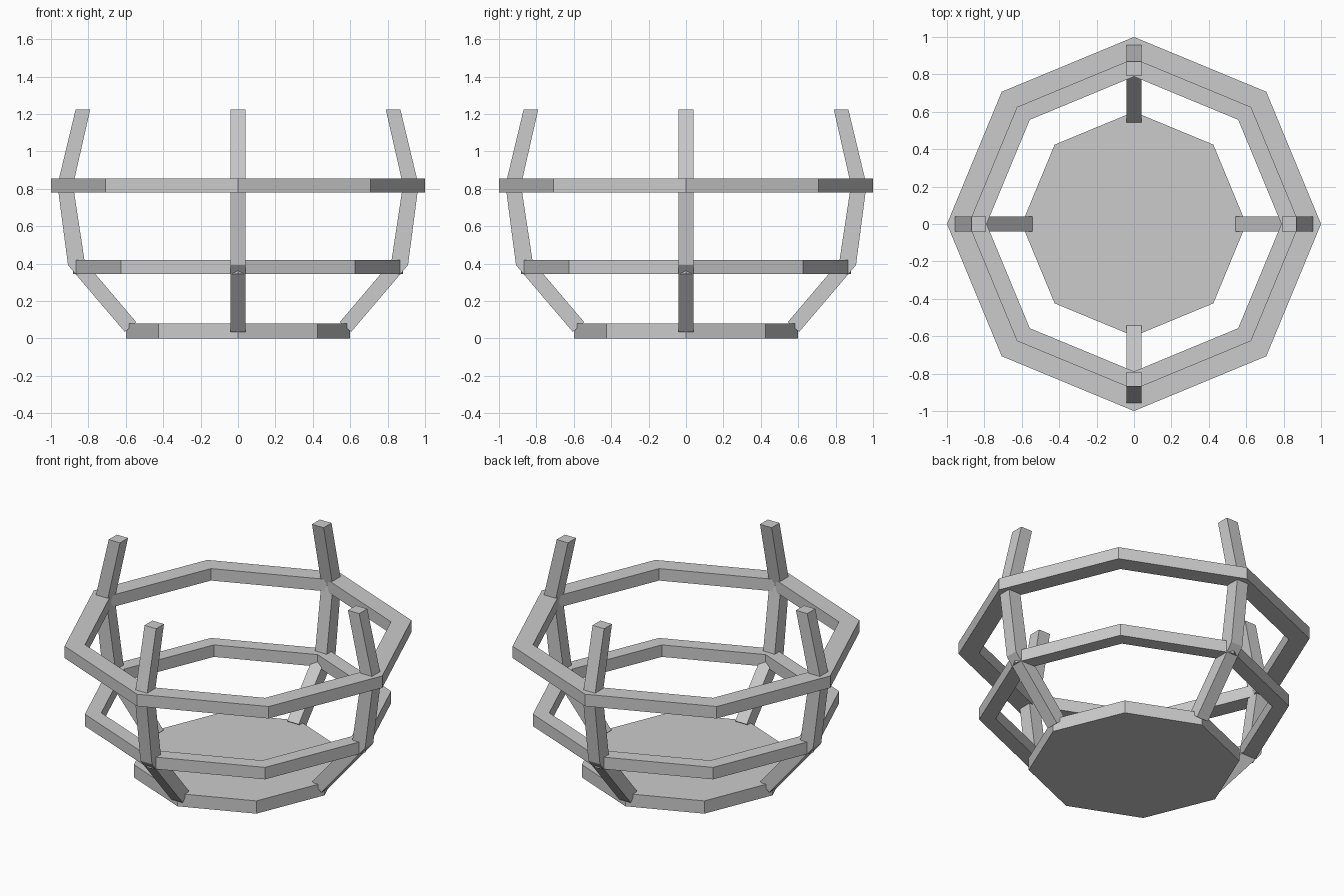
import bpy, bmesh
from math import cos, sin, pi
from mathutils import Matrix

if "Cube" in bpy.data.objects:
    bpy.data.objects.remove(bpy.data.objects["Cube"])


def finish(name, bm):
    bmesh.ops.recalc_face_normals(bm, faces=bm.faces)
    me = bpy.data.meshes.new(name)
    bm.to_mesh(me)
    bm.free()
    ob = bpy.data.objects.new(name, me)
    bpy.context.collection.objects.link(ob)
    return ob


def octagon(bm, r, z):
    return [bm.verts.new((r * cos(i * pi / 4), r * sin(i * pi / 4), z)) for i in range(8)]


def ring(name, outer, inner, z0, z1):
    bm = bmesh.new()
    loops = [octagon(bm, r, z) for r, z in
             ((outer, z0), (outer, z1), (inner, z1), (inner, z0))]
    for k in range(4):
        a, b = loops[k], loops[(k + 1) % 4]
        for i in range(8):
            j = (i + 1) % 8
            bm.faces.new((a[i], a[j], b[j], b[i]))
    return finish(name, bm)


def post(name, angle):
    # side profile (radius, z): outer edge going up, inner edge going up
    outer = [(.605, .035), (.909, .392), (.965, .82), (.868, 1.225)]
    inner = [(.544, .087), (.82, .412), (.882, .82), (.79, 1.225)]
    bm = bmesh.new()
    loops = []
    for (xo, zo), (xi, zi) in zip(outer, inner):
        loops.append([bm.verts.new(p) for p in
                      ((xo, -.04, zo), (xo, .04, zo), (xi, .04, zi), (xi, -.04, zi))])
    for a, b in zip(loops, loops[1:]):
        for i in range(4):
            j = (i + 1) % 4
            bm.faces.new((a[i], a[j], b[j], b[i]))
    bm.faces.new(loops[0])
    bm.faces.new(loops[-1])
    bm.transform(Matrix.Rotation(angle, 4, 'Z'))
    return finish(name, bm)


# Solid octagonal base plate
bm = bmesh.new()
low, high = octagon(bm, .6, 0), octagon(bm, .6, .08)
bm.faces.new(low)
bm.faces.new(high)
for i in range(8):
    j = (i + 1) % 8
    bm.faces.new((low[i], low[j], high[j], high[i]))
finish("base_plate", bm)

# Two octagonal hoops
ring("lower_ring", .883, .788, .345, .42)
ring("upper_ring", 1.0, .882, .78, .855)

# Four bent posts
for k, side in enumerate(("right", "back", "left", "front")):
    post(side + "_post", k * pi / 2)
